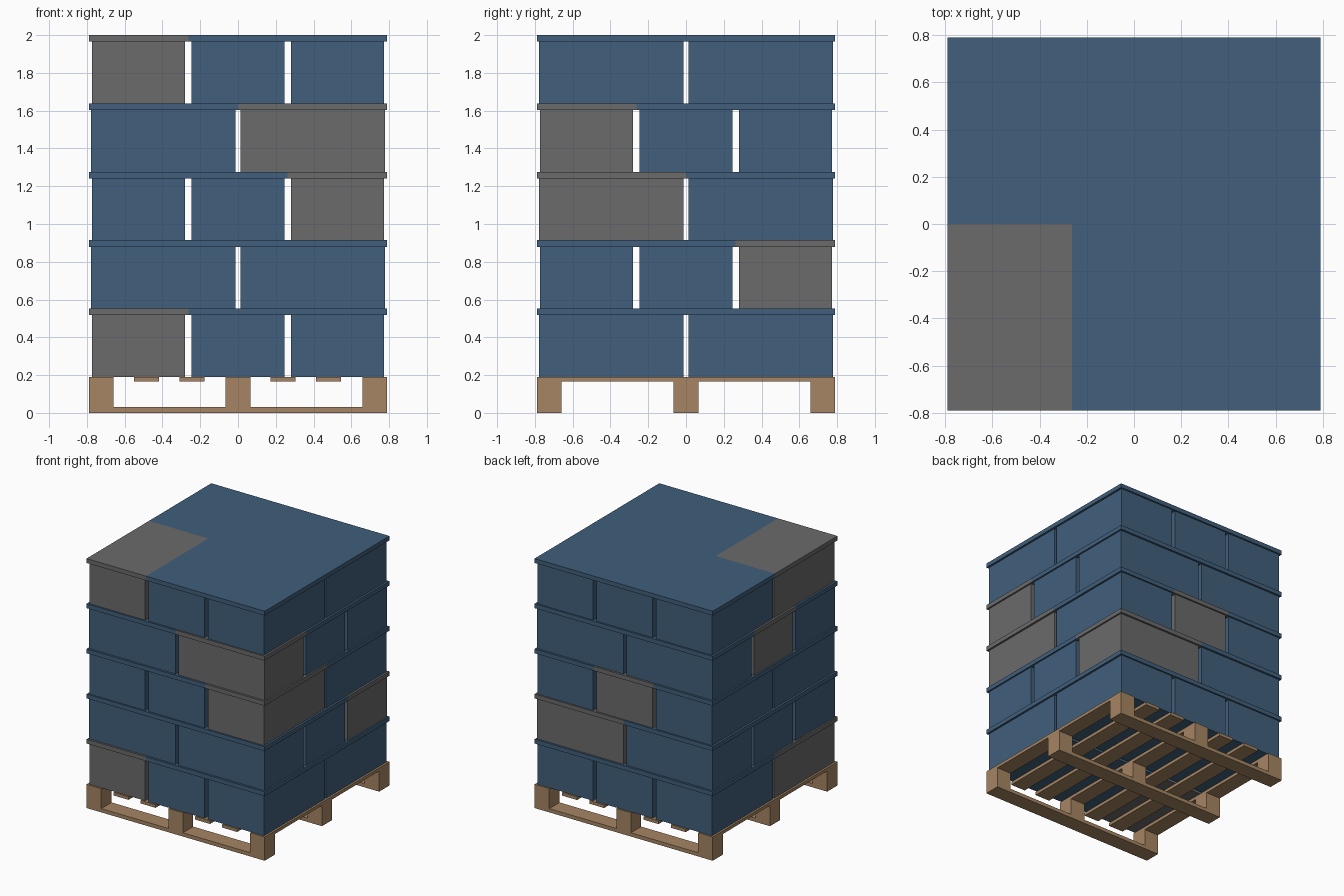
import bpy, bmesh
from math import pi

if "Cube" in bpy.data.objects:
    bpy.data.objects.remove(bpy.data.objects["Cube"])

HALF = 0.79                      # half the footprint
DECK = 0.19                      # top of the pallet
LAYER = (2.0 - DECK) / 5         # height of one crate
LID = 0.035
W, L = 2 * HALF / 3, HALF        # crate footprint


def material(name, rgb):
    m = bpy.data.materials.new(name)
    m.diffuse_color = (*rgb, 1)
    m.use_nodes = True
    m.node_tree.nodes["Principled BSDF"].inputs["Base Color"].default_value = m.diffuse_color
    return m


BLUE = material("blue_plastic", (0.052, 0.115, 0.2))
GREY = material("grey_plastic", (0.145, 0.145, 0.148))
WOOD = material("wood", (0.38, 0.235, 0.125))


def add(name, mesh):
    ob = bpy.data.objects.new(name, mesh)
    bpy.context.collection.objects.link(ob)
    return ob


def box(name, x0, x1, y0, y1, z0, z1):
    bm = bmesh.new()
    bmesh.ops.create_cube(bm, size=1)
    bmesh.ops.scale(bm, vec=(x1 - x0, y1 - y0, z1 - z0), verts=bm.verts)
    bmesh.ops.translate(bm, vec=((x0 + x1) / 2, (y0 + y1) / 2, (z0 + z1) / 2), verts=bm.verts)
    mesh = bpy.data.meshes.new(name)
    bm.to_mesh(mesh)
    bm.free()
    mesh.materials.append(WOOD)
    return add(name, mesh)


def crate_mesh(name, mat):
    # body with an overhanging lid, built as stacked rectangular rings
    bw, bl = W / 2 - 0.016, L / 2 - 0.0125
    rings = [(bw, bl, 0), (bw, bl, LAYER - LID),
             (W / 2, L / 2, LAYER - LID), (W / 2, L / 2, LAYER)]
    bm = bmesh.new()
    loops = [[bm.verts.new((sx * a, sy * b, z))
              for sx, sy in ((-1, -1), (1, -1), (1, 1), (-1, 1))] for a, b, z in rings]
    bm.faces.new(loops[0][::-1])
    bm.faces.new(loops[-1])
    for lo, hi in zip(loops, loops[1:]):
        for i in range(4):
            j = (i + 1) % 4
            bm.faces.new((lo[i], lo[j], hi[j], hi[i]))
    mesh = bpy.data.meshes.new(name)
    bm.to_mesh(mesh)
    bm.free()
    mesh.materials.append(mat)
    return mesh


# pallet: bottom runners along x, nine blocks, deck boards along y
RAIL, BOARD = 0.03, 0.165
SPANS = [(-HALF, -0.66), (-0.065, 0.065), (0.66, HALF)]
for y0, y1 in SPANS:
    box("pallet_runner", -HALF, HALF, y0, y1, 0, RAIL)
    for x0, x1 in SPANS:
        box("pallet_block", x0, x1, y0, y1, RAIL, BOARD)
for x0, x1 in SPANS + [(-0.55, -0.418), (-0.31, -0.178), (0.173, 0.305), (0.413, 0.545)]:
    box("pallet_deck_board", x0, x1, -HALF, HALF, BOARD, DECK)

# crates: layers alternate between 3 x 2 and 2 x 3; grey ones as (layer, column, row)
blue, grey = crate_mesh("blue_crate", BLUE), crate_mesh("grey_crate", GREY)
GREYS = {(0, 0, 0), (1, 1, 2), (2, 2, 0), (2, 1, 1), (3, 1, 0), (3, 0, 1), (4, 0, 0)}
for k in range(5):
    turned = k % 2 == 1
    nx, ny = (2, 3) if turned else (3, 2)
    for i in range(nx):
        for j in range(ny):
            is_grey = (k, i, j) in GREYS
            ob = add("grey_crate" if is_grey else "blue_crate", grey if is_grey else blue)
            ob.location = (-HALF + (i + 0.5) * 2 * HALF / nx,
                           -HALF + (j + 0.5) * 2 * HALF / ny, DECK + k * LAYER)
            ob.rotation_euler.z = pi / 2 if turned else 0
